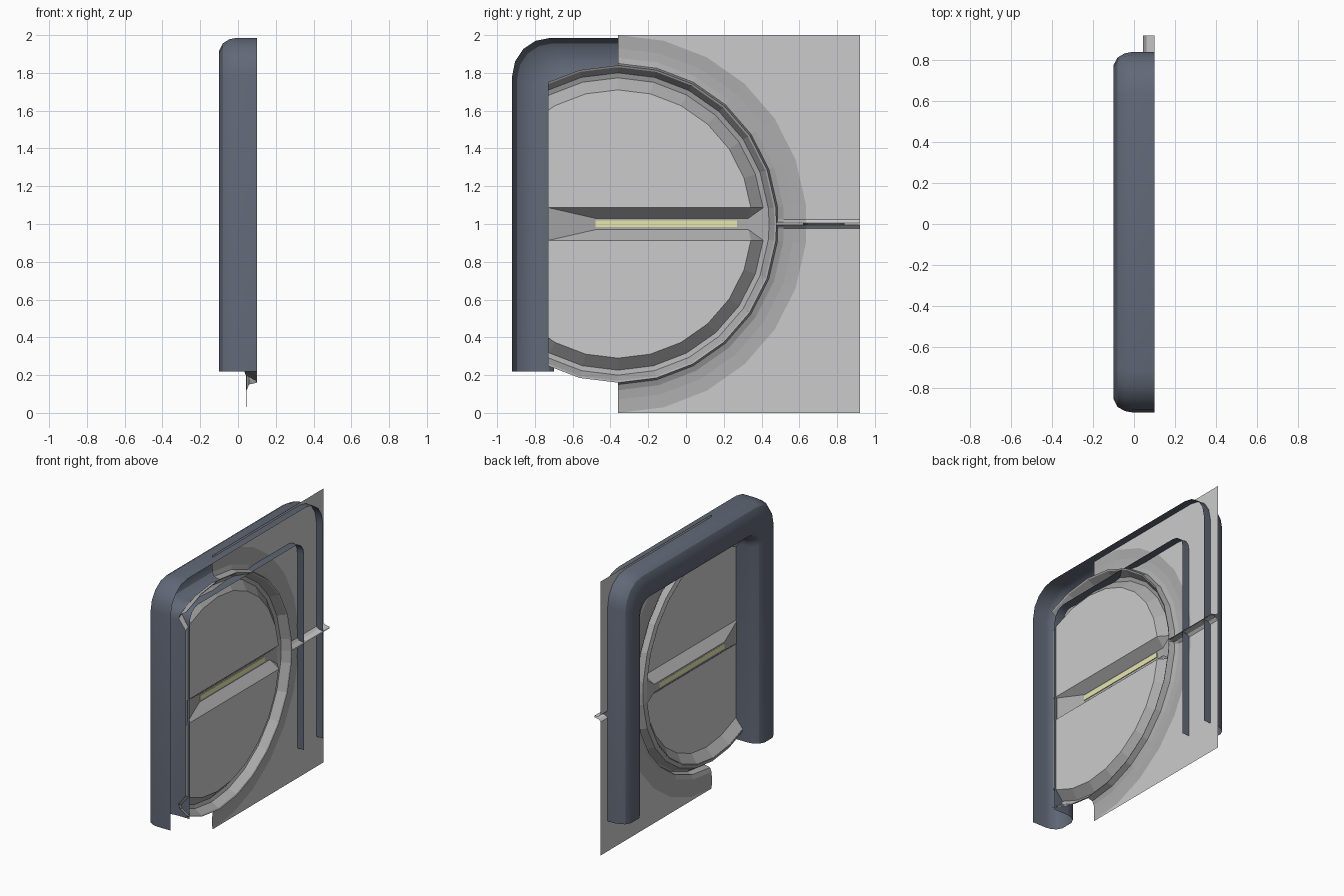
import bpy, bmesh
from math import sin, cos, radians, pi
from mathutils import Vector

if "Cube" in bpy.data.objects:
    bpy.data.objects.remove(bpy.data.objects["Cube"])

CY, CZ = -0.36, 1.0          # centre of the round window
SLOT = 0.087                 # half height of the window slot
CUT = -0.73                  # plane where the window ends
DISC, GROOVE = 0.088, 0.03   # depth of the disc face and of the groove floor


def material(name, rgb):
    m = bpy.data.materials.new(name)
    m.diffuse_color = (*rgb, 1)
    m.use_nodes = True
    m.node_tree.nodes["Principled BSDF"].inputs["Base Color"].default_value = m.diffuse_color
    return m


def finish(name, bm, mat=None, mirror=False, smooth=None):
    if mirror:               # mirror about z = 1
        geo = bmesh.ops.duplicate(bm, geom=bm.verts[:] + bm.edges[:] + bm.faces[:])["geom"]
        for v in geo:
            if isinstance(v, bmesh.types.BMVert):
                v.co.z = 2 * CZ - v.co.z
    bmesh.ops.remove_doubles(bm, verts=bm.verts[:], dist=0.0005)
    bmesh.ops.recalc_face_normals(bm, faces=bm.faces[:])
    me = bpy.data.meshes.new(name)
    bm.to_mesh(me)
    bm.free()
    ob = bpy.data.objects.new(name, me)
    bpy.context.collection.objects.link(ob)
    if mat:
        me.materials.append(mat)
    if smooth:
        bpy.ops.object.select_all(action='DESELECT')
        ob.select_set(True)
        bpy.context.view_layer.objects.active = ob
        bpy.ops.object.shade_smooth_by_angle(angle=radians(smooth))
    return ob


def grid(rows):
    bm = bmesh.new()
    vs = [[bm.verts.new(p) for p in row] for row in rows]
    for a, b in zip(vs, vs[1:]):
        for i in range(len(a) - 1):
            bm.faces.new((a[i], a[i + 1], b[i + 1], b[i]))
    bmesh.ops.remove_doubles(bm, verts=bm.verts[:], dist=0.0005)
    return bm


def clip(bm, co, no):
    bmesh.ops.bisect_plane(bm, geom=bm.verts[:] + bm.edges[:] + bm.faces[:],
                           plane_co=co, plane_no=no, clear_inner=True)


def polar(profile, degrees):
    return [[Vector((x, CY + r * cos(radians(d)), CZ + r * sin(radians(d))))
             for r, x in profile] for d in degrees]


blue = material("slate_blue", (0.12, 0.14, 0.185))
dark = material("trim_grey", (0.42, 0.42, 0.42))
yellow = material("pale_yellow", (0.8, 0.8, 0.42))

# Arched frame: open rounded channel swept up, over and down
N = 4
def arch(y0, y1, top, rad):
    pts = [(y0, 0.22)]
    for c, start in ((y0 + rad, pi), (y1 - rad, pi / 2)):
        for i in range(N + 1):
            a = start - i * pi / 2 / N
            pts.append((c + rad * cos(a), top - rad + rad * sin(a)))
    return pts + [(y1, 0.22)]

outer = arch(-0.92, 0.84, 1.985, 0.2)
inner = arch(-0.70, 0.62, 1.75, 0.1)
half = [(0, 0.1), (0, -0.01), (0.03, -0.045), (0.12, -0.08), (0.29, -0.1)]
section = half + [(1 - t, x) for t, x in reversed(half)]
rows = [[(x, a[0] + (b[0] - a[0]) * t, a[1] + (b[1] - a[1]) * t) for t, x in section]
        for a, b in zip(outer, inner)]
finish("arched_frame", grid(rows), blue, smooth=30)

# Window rim: crest falling into a groove
steps = [6 + 14 * i for i in range(10)]
bm = grid(polar([(0.84, 0.1), (0.83, 0.095), (0.80, 0.04), (0.77, GROOVE)], [0] + steps))
clip(bm, (0, CUT, 0), (0, 1, 0))
finish("window_rim", bm, dark, mirror=True)

# Bevel rising from the groove to the disc, and the disc itself, cut for the slot
for name, profile, mat in (("disc_bevel", [(0.71, DISC), (0.775, GROOVE)], dark),
                           ("window_disc", [(0, DISC), (0.71, DISC)], None)):
    bm = grid(polar(profile, [0] + steps + [146, 160, 174, 180]))
    clip(bm, (0, CUT, 0), (0, 1, 0))
    clip(bm, (0, 0, CZ + SLOT), (0, 0, 1))
    finish(name, bm, mat, mirror=True)

# Flared surround, and side panel with a folded seam at mid height
def with_seam(profile):
    rows = polar(profile, steps[:7])
    seam = [[Vector((max(x, p.x), p.y, z)) for p in rows[0]]
            for z, x in ((1.003, 0.1), (1.01, 0.062), (1.025, 0.045))]
    return seam + rows

flare = [(0.84, 0.1), (0.85, 0.058), (0.88, 0.046), (0.93, 0.042), (1.0, 0.045)]
finish("panel_surround", grid(with_seam(flare)), dark, mirror=True)
rows = [[r[0], Vector((r[0].x, 0.92, r[0].z))] for r in with_seam(flare[-1:])]
finish("side_panel", grid(rows), mirror=True)

# Slot recess sunk into the disc down to groove level
bm = bmesh.new()
def pair(x, y, h):
    return [bm.verts.new((x, y, CZ + s * h)) for s in (1, -1)]
A, B, C = pair(DISC, CUT, SLOT), pair(DISC, 0.345, SLOT), pair(GROOVE, 0.41, SLOT)
F, G = pair(GROOVE - 0.005, -0.48, 0.03), pair(GROOVE - 0.005, 0.33, 0.03)
for s in (0, 1):
    bm.faces.new((A[s], B[s], G[s], F[s]))
    bm.faces.new((B[s], C[s], G[s]))
for p, q in ((A, F), (F, G), (G, C)):
    bm.faces.new((p[0], q[0], q[1], p[1]))
finish("slot_recess", bm, dark)

# Pale strip on the slot floor
bm = bmesh.new()
bmesh.ops.create_cube(bm, size=1)
for v in bm.verts:
    v.co = (0.027 + v.co.x * 0.006, -0.105 + v.co.y * 0.75, 1.001 + v.co.z * 0.034)
finish("light_strip", bm, yellow)
